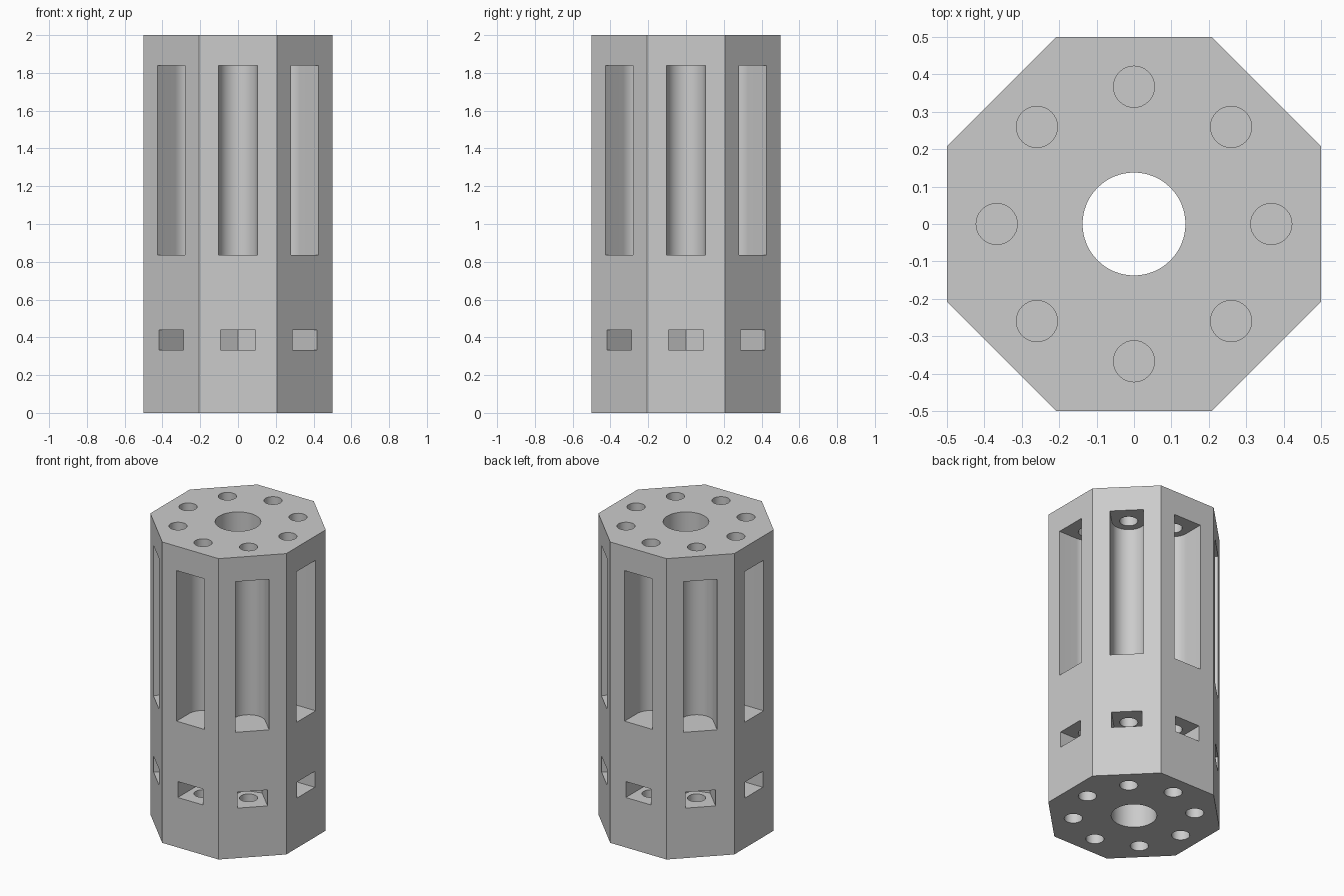
import bpy, bmesh
from math import pi, cos, sin
from mathutils import Matrix

if "Cube" in bpy.data.objects:
    bpy.data.objects.remove(bpy.data.objects["Cube"])

STATIONS = 8
RING = 0.367            # distance of the small bores from the axis
OUT = 0.6               # cutters reach past the outer faces


def arc(radius, start, end, steps, cx=0.0):
    return [(cx + radius * cos(start + (end - start) * i / steps),
             radius * sin(start + (end - start) * i / steps)) for i in range(steps + 1)]


def circle(radius, sides, cx=0.0, turn=0.0):
    return arc(radius, turn, turn + 2 * pi, sides, cx)[:-1]


def prism(name, profile, z0, z1, copies=1):
    """Extrude a profile upwards and repeat it around the axis."""
    bm = bmesh.new()
    for k in range(copies):
        face = bm.faces.new([bm.verts.new((x, y, z0)) for x, y in profile])
        top = bmesh.ops.extrude_face_region(bm, geom=[face])["geom"]
        new = [v for v in top if isinstance(v, bmesh.types.BMVert)]
        bmesh.ops.translate(bm, verts=new, vec=(0, 0, z1 - z0))
        both = list(face.verts) + new
        bmesh.ops.rotate(bm, verts=both, matrix=Matrix.Rotation(2 * pi * k / copies, 3, 'Z'))
    bmesh.ops.recalc_face_normals(bm, faces=bm.faces)
    mesh = bpy.data.meshes.new(name)
    bm.to_mesh(mesh)
    bm.free()
    obj = bpy.data.objects.new(name, mesh)
    bpy.context.collection.objects.link(obj)
    return obj


# Octagonal body with flat faces towards the axes
body = prism("octagonal_body", circle(0.5 / cos(pi / 8), 8, turn=pi / 8), 0, 2)

# Round-backed slots and pointed nut pockets, open to the outside
slot = arc(0.102, pi / 2, 3 * pi / 2, 24, RING) + [(OUT, -0.102), (OUT, 0.102)]
half = 0.0925
pocket = arc(half / cos(pi / 6), 2 * pi / 3, 4 * pi / 3, 2, RING) + [(OUT, -half), (OUT, half)]
pocket[0], pocket[2] = (pocket[0][0], half), (pocket[2][0], -half)
bore = circle(0.055, 32, RING)

cutters = [
    prism("centre_bore_cutter", circle(0.1375, 64), -0.1, 2.1),
    prism("slot_cutter", slot, 0.837, 1.838, STATIONS),
    prism("nut_pocket_cutter", pocket, 0.332, 0.438, STATIONS),
    prism("upper_bore_cutter", bore, 1.7, 2.1, STATIONS),
    prism("lower_bore_cutter", bore, -0.1, 0.64, STATIONS),
]
for cutter in cutters:
    cutter.hide_render = True
    mod = body.modifiers.new(cutter.name, 'BOOLEAN')
    mod.operation = 'DIFFERENCE'
    mod.solver = 'EXACT'
    mod.object = cutter

# Bake the cuts and drop the cutters
bpy.context.view_layer.update()
graph = bpy.context.evaluated_depsgraph_get()
cut_mesh = bpy.data.meshes.new_from_object(body.evaluated_get(graph))
body.modifiers.clear()
body.data = cut_mesh
for cutter in cutters:
    bpy.data.objects.remove(cutter)

# Single grey finish
grey = bpy.data.materials.new("plain_grey")
grey.use_nodes = True
colour = (0.6, 0.6, 0.6, 1)
grey.diffuse_color = colour
grey.node_tree.nodes["Principled BSDF"].inputs["Base Color"].default_value = colour
body.data.materials.clear()
body.data.materials.append(grey)

bpy.ops.object.select_all(action='DESELECT')
body.select_set(True)
bpy.context.view_layer.objects.active = body
bpy.ops.object.shade_smooth_by_angle(angle=pi / 6)
